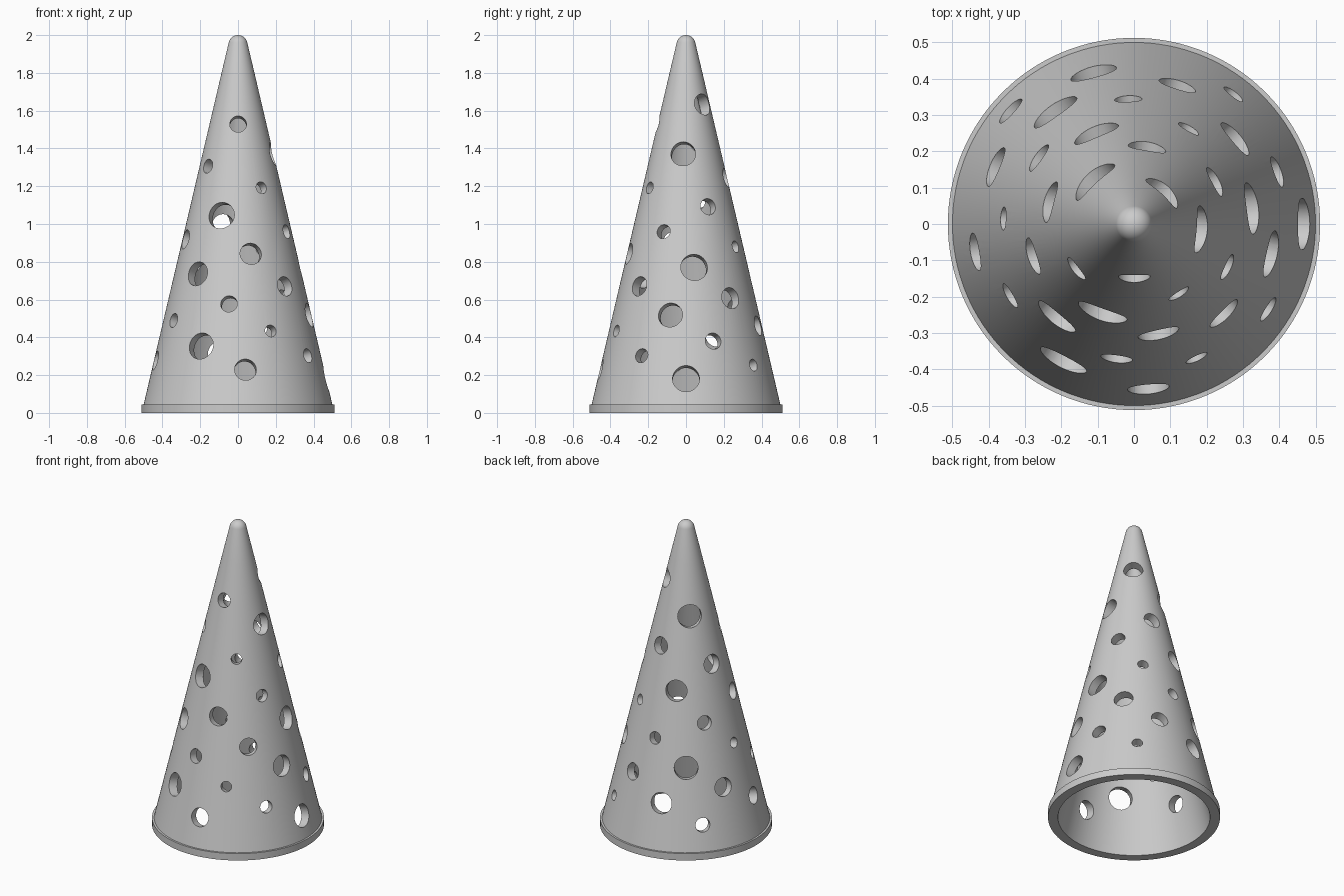
import bpy, bmesh, math
from mathutils import Matrix, Vector

cube = bpy.data.objects.get("Cube")
if cube:
    bpy.data.objects.remove(cube, do_unlink=True)

SEGMENTS = 128
SLOPE = 0.235                 # radius lost per unit of height
BASE_R, WALL = 0.51, 0.057    # cone radius at the floor, horizontal wall
TILT = math.atan(SLOPE)


def cone_radius(z):
    return BASE_R - SLOPE * z


def make_object(name, bm):
    bmesh.ops.recalc_face_normals(bm, faces=bm.faces)
    mesh = bpy.data.meshes.new(name)
    bm.to_mesh(mesh)
    bm.free()
    obj = bpy.data.objects.new(name, mesh)
    bpy.context.collection.objects.link(obj)
    return obj


# Profile: hollow inside from the tip down, rim, outer wall, rounded tip
cavity_top = 1.85
profile = [(0, cavity_top), (cone_radius(1.8) - WALL, 1.8)]
profile += [(cone_radius(z) - WALL, z) for z in (1.4, 1.0, 0.6, 0.3, 0)]
profile += [(0.512, 0), (0.512, 0.045), (cone_radius(0.045), 0.045)]
profile += [(cone_radius(z), z) for z in (0.3, 0.6, 0.9, 1.2, 1.5, 1.75)]
TIP_R = 0.0504
for i in range(9):
    a = TILT + (math.pi / 2 - TILT) * i / 8
    profile.append((TIP_R * math.cos(a) if i < 8 else 0,
                    2 - TIP_R + TIP_R * math.sin(a)))

bm = bmesh.new()
verts = [bm.verts.new((max(r, 0), 0, z)) for r, z in profile]
edges = [bm.edges.new(pair) for pair in zip(verts, verts[1:])]
bmesh.ops.spin(bm, geom=verts + edges, cent=(0, 0, 0), axis=(0, 0, 1),
               angle=math.tau, steps=SEGMENTS, use_merge=True)
bmesh.ops.remove_doubles(bm, verts=bm.verts, dist=0.0001)
cone = make_object("perforated_cone", bm)

# Drills: golden-angle spiral, evenly spread over the surface, seven hole sizes
DIAMETERS = (0.142, 0.088, 0.115, 0.064, 0.105, 0.076, 0.13)
GOLDEN = math.pi * (3 - math.sqrt(5))
HOLES = 38
INSIDE, OUTSIDE = 0.08, 0.05
bm = bmesh.new()
for n in range(HOLES):
    angle = n * GOLDEN
    z = 1.99 - 0.2915 * math.sqrt(HOLES + 0.5 - n)
    r = cone_radius(z)
    outward = Vector((math.cos(angle) * math.cos(TILT),
                      math.sin(angle) * math.cos(TILT), math.sin(TILT)))
    centre = Vector((r * math.cos(angle), r * math.sin(angle), z))
    centre += outward * (OUTSIDE - INSIDE) / 2
    turn = outward.to_track_quat('Z', 'Y').to_matrix().to_4x4()
    radius = DIAMETERS[n % len(DIAMETERS)] / 2
    bmesh.ops.create_cone(bm, cap_ends=True, segments=40, radius1=radius,
                          radius2=radius, depth=INSIDE + OUTSIDE,
                          matrix=Matrix.Translation(centre) @ turn)
drills = make_object("hole_drills", bm)
drills.hide_render = True

# Cut the holes
cut = cone.modifiers.new("holes", 'BOOLEAN')
cut.operation = 'DIFFERENCE'
cut.solver = 'EXACT'
cut.use_self = True
cut.object = drills
bpy.ops.object.select_all(action='DESELECT')
bpy.context.view_layer.objects.active = cone
cone.select_set(True)
bpy.ops.object.modifier_apply(modifier=cut.name)
bpy.data.objects.remove(drills, do_unlink=True)

# Plain grey all over
grey = bpy.data.materials.new("light_grey")
grey.use_nodes = True
colour = (0.6, 0.6, 0.6, 1)
grey.diffuse_color = colour
grey.node_tree.nodes["Principled BSDF"].inputs["Base Color"].default_value = colour
cone.data.materials.clear()
cone.data.materials.append(grey)
bpy.ops.object.shade_smooth_by_angle(angle=math.radians(30))
